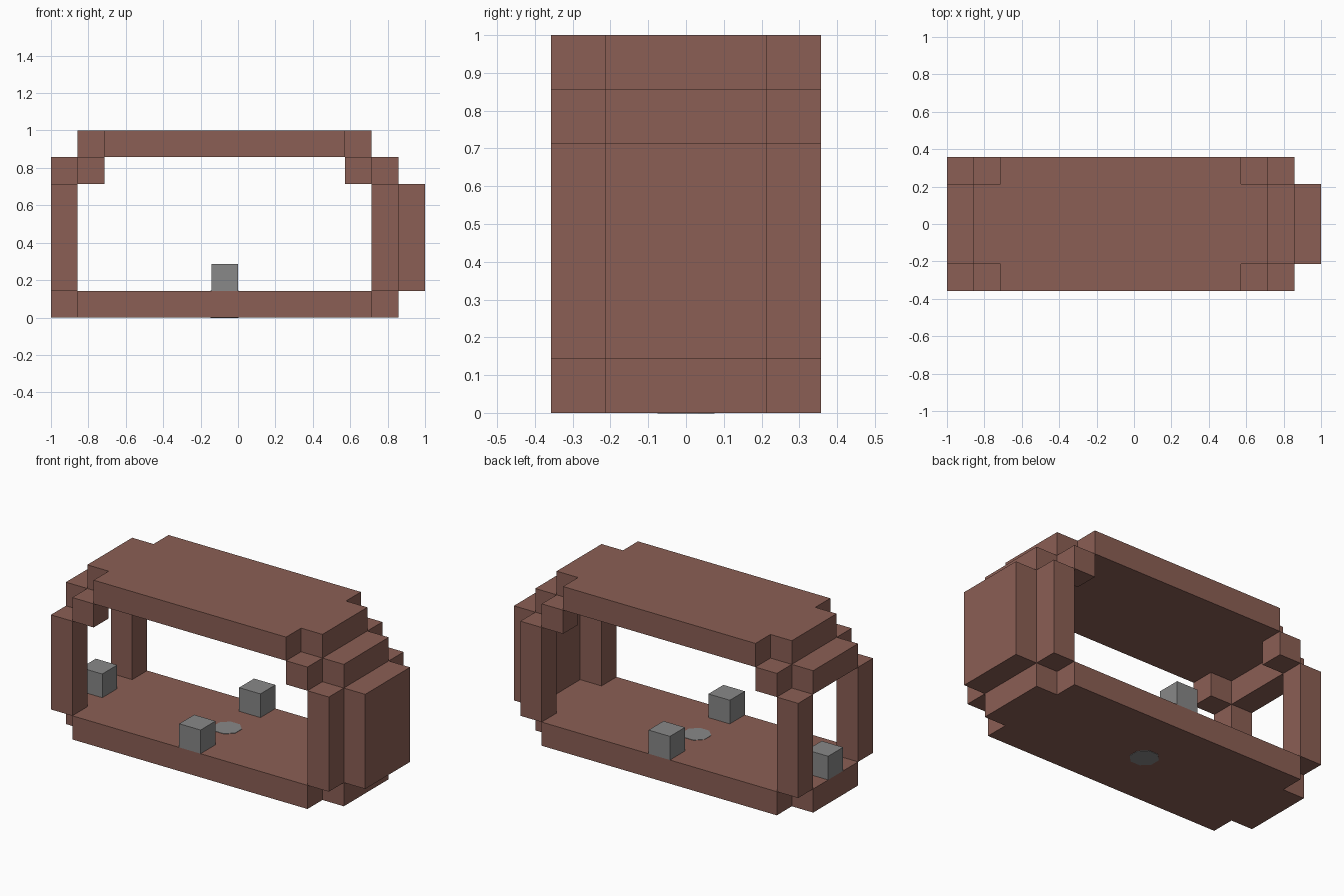
import bpy
import bmesh
import math
from mathutils import Matrix, Vector

cube = bpy.data.objects.get("Cube")
if cube:
    bpy.data.objects.remove(cube, do_unlink=True)

U = 1 / 7  # one block


def material(name, rgb):
    mat = bpy.data.materials.new(name)
    mat.use_nodes = True
    color = (*rgb, 1)
    mat.diffuse_color = color
    mat.node_tree.nodes["Principled BSDF"].inputs["Base Color"].default_value = color
    return mat


brown = material("brown", (0.258, 0.114, 0.089))
gray = material("gray", (0.246, 0.246, 0.246))


def finish(name, bm, mat):
    """Scale from block units and store as an object."""
    bmesh.ops.recalc_face_normals(bm, faces=bm.faces)
    bmesh.ops.scale(bm, vec=(U, U, U), verts=bm.verts)
    mesh = bpy.data.meshes.new(name)
    bm.to_mesh(mesh)
    bm.free()
    mesh.materials.append(mat)
    obj = bpy.data.objects.new(name, mesh)
    bpy.context.collection.objects.link(obj)


def box(name, low, high, mat=brown):
    low, high = Vector(low), Vector(high)
    bm = bmesh.new()
    place = Matrix.Translation((low + high) / 2) @ Matrix.Diagonal((*(high - low), 1))
    bmesh.ops.create_cube(bm, size=1, matrix=place)
    finish(name, bm, mat)


def notched_plate(name, x0, x1, z):
    """One-block slab with a block missing at each corner."""
    a, b = x0 + 1, x1 - 1
    outline = [(a, -2.5), (b, -2.5), (b, -1.5), (x1, -1.5), (x1, 1.5), (b, 1.5),
               (b, 2.5), (a, 2.5), (a, 1.5), (x0, 1.5), (x0, -1.5), (a, -1.5)]
    bm = bmesh.new()
    face = bm.faces.new([bm.verts.new((x, y, z)) for x, y in outline])
    top = bmesh.ops.extrude_face_region(bm, geom=[face])
    verts = [v for v in top["geom"] if isinstance(v, bmesh.types.BMVert)]
    bmesh.ops.translate(bm, vec=(0, 0, 1), verts=verts)
    finish(name, bm, brown)


# Floor and roof
notched_plate("floor", -7, 6, 0)
notched_plate("roof", -6, 5, 6)

# Corner posts and the blocks under the roof corners
for side, y in (("front", -2.5), ("back", 1.5)):
    for end, post_x, block_x in (("right", -7, -6), ("left", 5, 4)):
        box(f"{side}_{end}_post", (post_x, y, 1), (post_x + 1, y + 1, 5))
        box(f"{side}_{end}_block", (block_x, y, 5), (block_x + 1, y + 1, 6))
    box(f"{side}_seat", (-1, y, 1), (0, y + 1, 2), gray)

# Beams across both ends, closed panel at one end
box("right_beam", (-7, -1.5, 5), (-6, 1.5, 6))
box("left_beam", (5, -1.5, 5), (6, 1.5, 6))
box("end_panel", (6, -1.5, 1), (7, 1.5, 5))

# Seat in the open end
box("end_seat", (-7, -0.5, 1), (-6, 0.5, 2), gray)

# Round plug through the middle of the floor
bm = bmesh.new()
bmesh.ops.create_cone(bm, cap_ends=True, segments=8, radius1=0.57, radius2=0.57, depth=1.03,
                      matrix=Matrix.Translation((-0.5, 0, 0.5)) @ Matrix.Rotation(math.pi / 8, 4, "Z"))
finish("floor_plug", bm, gray)
